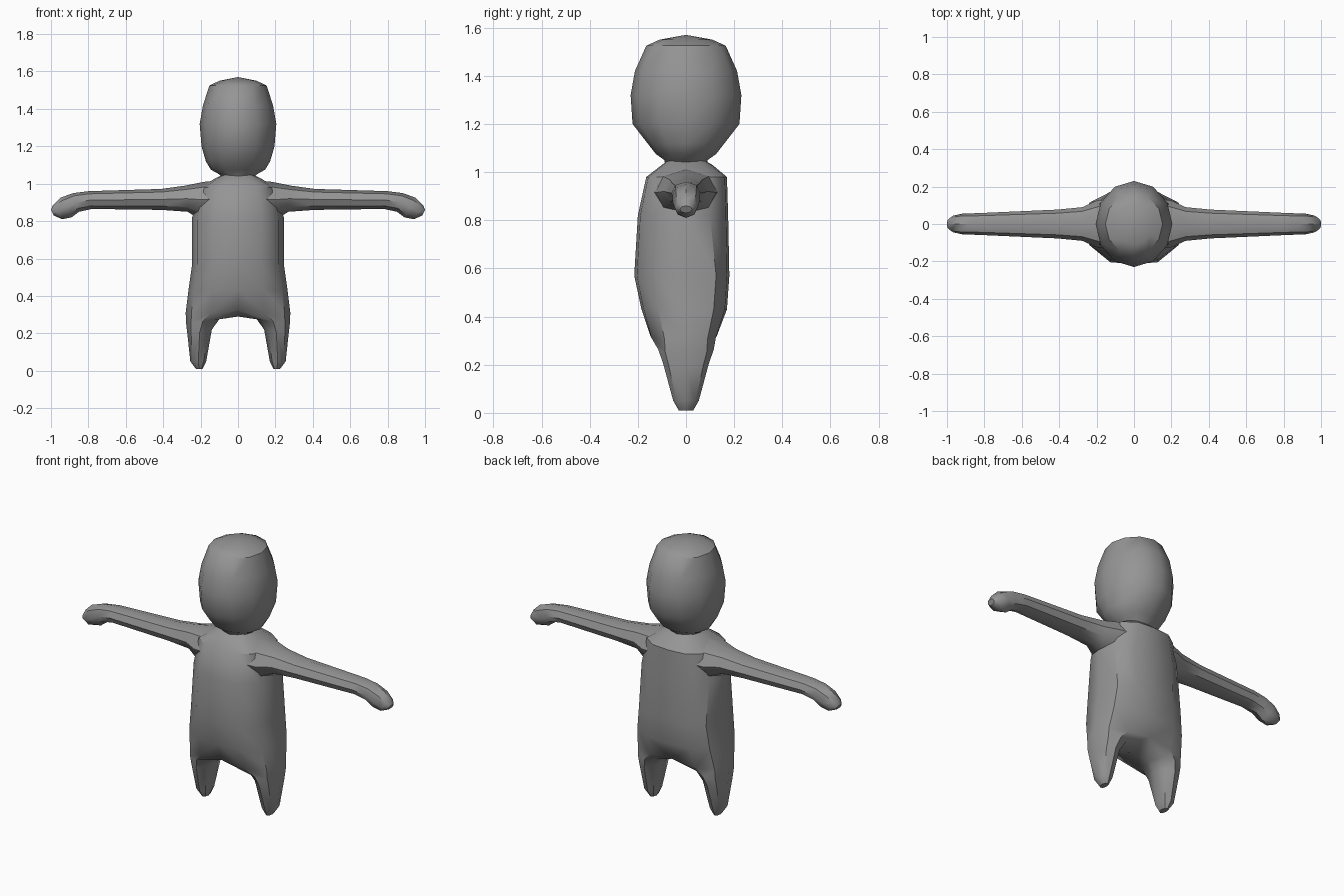
import bpy, bmesh, math

if "Cube" in bpy.data.objects:
    bpy.data.objects.remove(bpy.data.objects["Cube"])

gray = bpy.data.materials.new("plain gray")
gray.diffuse_color = (0.3, 0.3, 0.3, 1)
gray.use_nodes = True
gray.node_tree.nodes["Principled BSDF"].inputs["Base Color"].default_value = gray.diffuse_color


def finish(name, bm, mirror=True):
    """Turn a bmesh into a smooth shaded object, mirrored across x = 0."""
    if mirror:
        geo = bmesh.ops.duplicate(bm, geom=bm.verts[:] + bm.edges[:] + bm.faces[:])["geom"]
        for v in geo:
            if isinstance(v, bmesh.types.BMVert):
                v.co.x = -v.co.x
        bmesh.ops.reverse_faces(bm, faces=[f for f in geo if isinstance(f, bmesh.types.BMFace)])
        bmesh.ops.remove_doubles(bm, verts=bm.verts[:], dist=0.0005)
    bmesh.ops.recalc_face_normals(bm, faces=bm.faces[:])
    me = bpy.data.meshes.new(name)
    bm.to_mesh(me)
    bm.free()
    me.materials.append(gray)
    ob = bpy.data.objects.new(name, me)
    bpy.context.collection.objects.link(ob)
    bpy.ops.object.select_all(action='DESELECT')
    ob.select_set(True)
    bpy.context.view_layer.objects.active = ob
    bpy.ops.object.shade_smooth_by_angle(angle=math.radians(42))


def loft(bm, rings, closed=True):
    """Bridge successive rings of vertices with quads."""
    for a, b in zip(rings, rings[1:]):
        n = len(a)
        for i in range(n if closed else n - 1):
            j = (i + 1) % n
            bm.faces.new((a[i], a[j], b[j], b[i]))


def add(bm, pts):
    return [bm.verts.new(p) for p in pts]


# Torso: half sections (z, front y, back y, side x, corner y)
bm = bmesh.new()
torso = []
for z, yf, yb, xs, yc in [
    (1.05, -0.075, 0.075, 0.075, 0.055),
    (1.03, -0.10, 0.11, 0.12, 0.07),
    (0.98, -0.165, 0.17, 0.20, 0.11),
    (0.82, -0.20, 0.175, 0.245, 0.10),
    (0.57, -0.215, 0.18, 0.245, 0.125),
    (0.43, -0.185, 0.17, 0.265, 0.115),
    (0.31, -0.15, 0.13, 0.28, 0.09),
]:
    arch = 0.015 if z < 0.4 else 0
    torso.append(add(bm, [
        (0, yf, z + arch), (xs * 0.52, yf * 0.95, z), (xs * 0.89, -yc, z),
        (xs, 0, z),
        (xs * 0.89, yc, z), (xs * 0.52, yb * 0.95, z), (0, yb, z + arch)]))
loft(bm, torso, closed=False)

# Legs: closed rings fanning out from the hip section
hip = torso[-1] + [bm.verts.new((0, 0, 0.29))]
legs = [hip]
for xi, zi, xo, zo, y in [
    (0.10, 0.275, 0.277, 0.25, 0.115),
    (0.14, 0.22, 0.27, 0.19, 0.095),
    (0.17, 0.05, 0.255, 0.05, 0.053),
    (0.19, 0.01, 0.225, 0.01, 0.03),
]:
    def at(t, k):
        return (xi + (xo - xi) * t, y * k, zi + (zo - zi) * t)
    legs.append(add(bm, [at(0.15, -0.75), at(0.5, -1), at(0.85, -0.75), at(1, 0),
                         at(0.85, 0.75), at(0.5, 1), at(0.15, 0.75), at(0, 0)]))
loft(bm, legs)
bm.faces.new(legs[-1])
finish("body_and_legs", bm)

# Arms: rings from top and bottom points (x, z) and half width
bm = bmesh.new()
arm = []
for (xt, zt), (xb, zb), w in [
    ((0.08, 1.02), (0.12, 0.82), 0.14),
    ((0.18, 1.01), (0.22, 0.82), 0.125),
    ((0.28, 0.99), (0.27, 0.85), 0.09),
    ((0.41, 0.972), (0.41, 0.86), 0.077),
    ((0.80, 0.96), (0.78, 0.865), 0.06),
    ((0.88, 0.95), (0.85, 0.85), 0.057),
    ((0.95, 0.925), (0.89, 0.82), 0.055),
    ((0.99, 0.885), (0.94, 0.81), 0.045),
    ((1.0, 0.86), (0.985, 0.83), 0.025),
]:
    def side(t, k):
        return (xt + (xb - xt) * t, w * k, zt + (zb - zt) * t)
    arm.append(add(bm, [side(0, 0), side(0.15, -0.75), side(0.5, -1), side(0.82, -0.75),
                        side(1, 0), side(0.82, 0.75), side(0.5, 1), side(0.15, 0.75)]))
loft(bm, arm)
bm.faces.new(arm[0])
bm.faces.new(arm[-1])
finish("arms", bm)

# Head: twelve sided oval rings (z, half width, half depth) with a low crown
bm = bmesh.new()
rings = []
for z, rx, ry in [
    (1.03, 0.08, 0.085), (1.05, 0.10, 0.09), (1.075, 0.145, 0.125), (1.12, 0.172, 0.16),
    (1.20, 0.195, 0.222), (1.32, 0.205, 0.23), (1.42, 0.187, 0.212), (1.525, 0.153, 0.165),
    (1.55, 0.10, 0.11),
]:
    rings.append(add(bm, [(rx * math.cos(i * math.tau / 12), ry * math.sin(i * math.tau / 12), z)
                          for i in range(12)]))
loft(bm, rings)
bm.faces.new(rings[0])
crown = bm.verts.new((0, 0, 1.57))
top = rings[-1]
for i in range(12):
    bm.faces.new((top[i], top[(i + 1) % 12], crown))
finish("head", bm, mirror=False)
